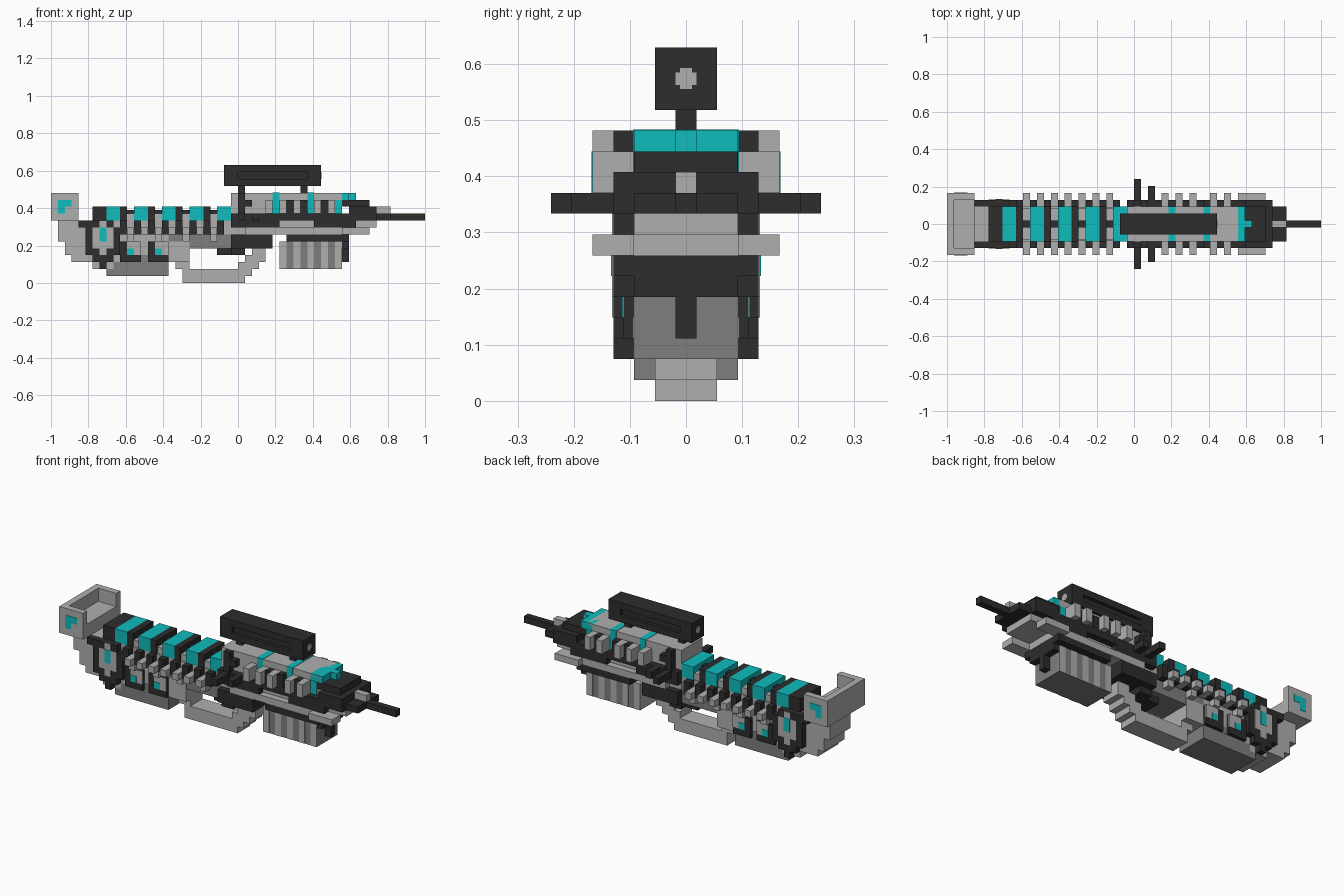
import bpy
import bmesh

if "Cube" in bpy.data.objects:
    bpy.data.objects.remove(bpy.data.objects["Cube"], do_unlink=True)

U = 1 / 27  # edge of one building block


def material(name, r, g, b):
    m = bpy.data.materials.new(name)
    m.use_nodes = True
    m.diffuse_color = (r, g, b, 1)
    node = m.node_tree.nodes["Principled BSDF"]
    node.inputs["Base Color"].default_value = (r, g, b, 1)
    node.inputs["Roughness"].default_value = 0.8
    return m


light = material("light grey", 0.43, 0.43, 0.43)
mid = material("mid grey", 0.21, 0.21, 0.21)
black = material("charcoal", 0.026, 0.026, 0.026)
teal = material("teal", 0.005, 0.5, 0.51)


def blocks(name, mat, spans):
    """Boxes in block units: x0, x1, y0, y1, z0, z1 (x counted from the butt)."""
    bm = bmesh.new()
    for x0, x1, y0, y1, z0, z1 in spans:
        verts = bmesh.ops.create_cube(bm, size=1)["verts"]
        for v in verts:
            v.co = ((x1 if v.co.x > 0 else x0) * U - 1,
                    (y1 if v.co.y > 0 else y0) * U,
                    (z1 if v.co.z > 0 else z0) * U)
    mesh = bpy.data.meshes.new(name)
    bm.to_mesh(mesh)
    bm.free()
    mesh.materials.append(mat)
    ob = bpy.data.objects.new(name, mesh)
    bpy.context.collection.objects.link(ob)
    return ob


def centred(name, mat, spans):
    """Boxes symmetric about the middle: x0, x1, half width, z0, z1."""
    return blocks(name, mat, [(a, b, -w, w, c, d) for a, b, w, c, d in spans])


def sides(name, mat, y0, y1, spans):
    """The same boxes on both flanks: x0, x1, z0, z1."""
    both = [(a, b, s * y0, s * y1, c, d) for s in (1, -1) for a, b, c, d in spans]
    both = [(a, b, min(p, q), max(p, q), c, d) for a, b, p, q, c, d in both]
    return blocks(name, mat, both)


# Butt pad: end wall with two cheeks, open towards the muzzle
centred("butt_end_wall", light, [(0, 1, 4.5, 9, 13), (1, 4, 3.5, 9, 11)])
sides("butt_cheek", light, 3.5, 4.5, [(0, 4, 9, 13)])
sides("butt_light", teal, 4.4, 4.55, [(1, 3, 11, 12), (1, 2, 10, 11)])

# Stock with stepped lower edge
centred("stock", light, [(1, 4, 2.5, 6, 9), (2, 5, 2.5, 4, 6),
                         (3, 17, 2.5, 3, 9), (6, 9, 2.5, 2, 3), (4, 26, 2.4, 7, 9)])
centred("stock_keel", mid, [(8, 17, 2.5, 1, 3), (10, 17, 2.55, 3, 4)])
centred("lower_rail", mid, [(17, 26, 2.45, 5, 7)])
centred("grip_root", light, [(17, 20, 2.5, 3, 6)])

# Round hub on each flank
sides("hub_ring", black, 2.5, 3.5, [(5, 10, 4, 8), (6, 9, 3, 9), (7, 8, 2, 9)])
sides("hub_face", light, 3.4, 3.55, [(6, 9, 5, 8), (7, 8, 4, 9)])
sides("hub_light", teal, 3.5, 3.6, [(7, 8, 6, 8)])

# Two small vents behind the grip
for n, x in enumerate((10, 14)):
    sides(f"vent_frame_{n}", black, 2.5, 3, [(x, x + 3, 3, 6)])
    sides(f"vent_face_{n}", light, 2.9, 3.05, [(x + 1, x + 3, 4, 6)])
    sides(f"vent_light_{n}", teal, 3, 3.1, [(x + 1, x + 2, 4, 5)])

# Stacked coils along the back
centred("coil_rear_cap", black, [(4, 6, 3.5, 8, 9), (6, 8, 2.5, 9, 11)])
centred("coil_bed", light, [(8, 26, 2.3, 9, 10)])
centred("coil", teal, [(x, x + 2, 2.5, 9, 11) for x in range(8, 26, 4)])
centred("coil_spacer", black, [(x, x + 1, 2.5, 9, 11) for x in range(10, 24, 4)])
centred("coil_link", black, [(x, x + 1, 0.5, 9, 10.5) for x in range(11, 25, 4)])

# Cooling ribs under the coils
sides("rib_dark", black, 2.4, 3.5, [(x, x + 1, 7, 9) for x in range(10, 26, 2)])
sides("rib_pale", light, 2.4, 4.5, [(x, x + 1, 7, 8) for x in range(11, 24, 2)])
sides("rib_foot", light, 2.4, 3.5, [(x, x + 1, 6, 7) for x in range(11, 24, 4)])

# Hand guard loop
centred("hand_guard", light, [(19, 28, 1.5, 0, 2), (18, 20, 1.5, 2, 4),
                              (27, 29, 1.5, 1, 3), (28, 30, 1.5, 2, 4),
                              (29, 31, 1.5, 3, 5), (17, 19, 2, 3, 5)])
centred("trigger", black, [(24, 26, 1.5, 4, 6)])

# Receiver
centred("receiver_upper", light, [(26, 42, 2.5, 10, 13)])
centred("receiver_core", black, [(26, 47, 3.5, 9, 10), (26, 32, 3.5, 5, 7),
                                 (26, 28, 2.5, 4, 5)])
centred("receiver_lower", light, [(26, 43, 2.5, 7, 9), (43, 47, 2.5, 8, 9)])
sides("receiver_skirt", light, 2.5, 3.5, [(28, 42, 7, 8)])
sides("receiver_dark_side", black, 2.5, 3.5, [(26, 33, 8, 9), (38, 44, 8, 9)])
centred("receiver_band", teal, [(32, 33, 2.56, 10, 13.05), (37, 38, 2.56, 10, 13.05)])
sides("receiver_rib_pale", light, 2.5, 4.5,
      [(x, x + 1, 10, 12) for x in (31, 33, 35, 38, 40)])
sides("receiver_rib_dark", black, 2.5, 3.5,
      [(x, x + 1, 10, 12) for x in (34, 36, 39)] + [(27, 28, 10, 13), (28, 29, 11, 12)])
sides("long_peg", black, 3.5, 6.5, [(27, 28, 9, 10)])
sides("short_peg", black, 3.5, 5.5, [(29, 30, 9, 10)])
sides("front_flange", light, 2.5, 4.5, [(42, 46, 7, 8)])

# Magazine with alternating slats
centred("magazine", mid, [(33, 42, 2.45, 2, 6)])
centred("magazine_slat", light, [(x, x + 1, 2.5, 2, 6) for x in range(33, 42, 2)])
centred("magazine_frame", black, [(34, 43, 3.5, 6, 7), (42, 43, 0.5, 3, 6),
                                  (42, 43, 2.5, 5, 6)])

# Nose and barrel
centred("nose_light", teal, [(41, 43, 2.5, 12, 13), (41, 42, 2.55, 10, 12),
                             (43, 44, 0.5, 12, 13)])
centred("nose", black, [(42, 46, 2.5, 11, 12), (43, 47, 3.5, 10, 11),
                        (47, 49, 2.5, 9, 10)])
centred("front_sight", light, [(47, 49, 0.5, 10, 11)])
centred("barrel", black, [(47, 54, 0.5, 9, 10)])

# Scope on two posts, grooved between its end blocks
centred("scope_post", black, [(27, 28, 0.5, 13, 14), (36, 37, 0.5, 13, 14)])
centred("scope_end", black, [(25, 27, 1.5, 14, 17), (37, 39, 1.5, 14, 17)])
centred("scope_body", black, [(27, 37, 1.5, 14, 15), (27, 37, 1, 15, 16),
                              (27, 37, 1.5, 16, 17)])
centred("scope_lens", light, [(24.95, 39.05, 0.5, 15.2, 15.8),
                              (24.95, 39.05, 0.3, 15, 16)])
